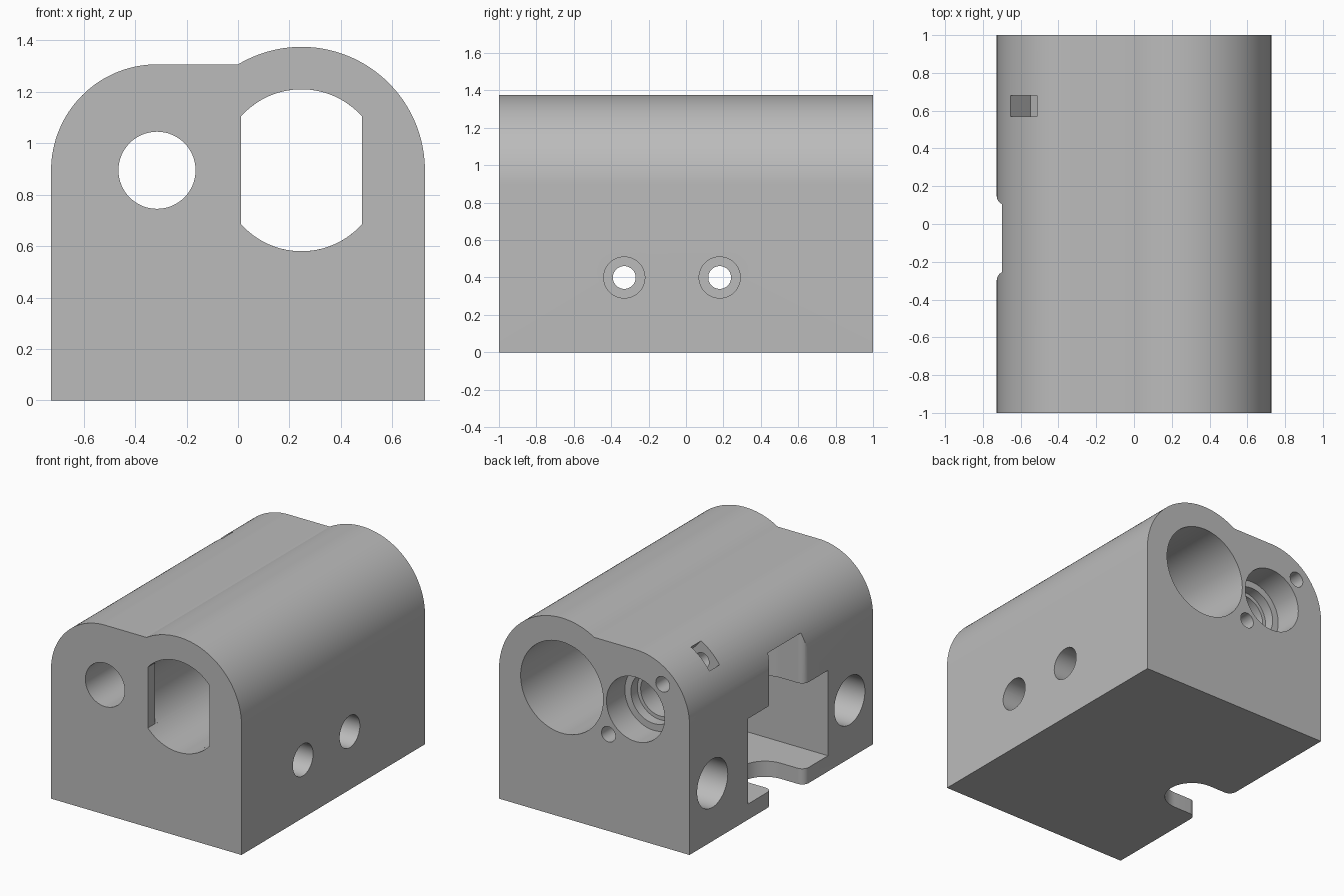
import bpy, bmesh
from math import cos, sin, pi, atan2, hypot

old = bpy.data.objects.get("Cube")
if old:
    bpy.data.objects.remove(old, do_unlink=True)

grey = bpy.data.materials.new("plain grey")
grey.use_nodes = True
grey.diffuse_color = (0.5, 0.5, 0.5, 1)
grey.node_tree.nodes["Principled BSDF"].inputs["Base Color"].default_value = (0.5, 0.5, 0.5, 1)

PLACE = {
    "x": lambda u, v, t: (t, u, v),
    "y": lambda u, v, t: (u, t, v),
    "z": lambda u, v, t: (u, v, t),
}


def prism(name, outline, axis, start, end):
    """Extrude a flat outline along an axis."""
    bm = bmesh.new()
    face = bm.faces.new([bm.verts.new(PLACE[axis](u, v, start)) for u, v in outline])
    top = bmesh.ops.extrude_face_region(bm, geom=[face])["geom"]
    shift = PLACE[axis](0, 0, end - start)
    bmesh.ops.translate(bm, vec=shift, verts=[g for g in top if isinstance(g, bmesh.types.BMVert)])
    bmesh.ops.recalc_face_normals(bm, faces=bm.faces)
    mesh = bpy.data.meshes.new(name)
    bm.to_mesh(mesh)
    bm.free()
    mesh.materials.append(grey)
    obj = bpy.data.objects.new(name, mesh)
    bpy.context.collection.objects.link(obj)
    return obj


def arc(cx, cy, r, a, b, n=32):
    return [(cx + r * cos(a + (b - a) * i / n), cy + r * sin(a + (b - a) * i / n))
            for i in range(n + 1)]


def circle(cx, cy, r, n=64):
    return arc(cx, cy, r, 0, 2 * pi, n)[:-1]


def box(u0, u1, v0, v1):
    return [(u0, v0), (u1, v0), (u1, v1), (u0, v1)]


# Body: two rounded shoulders over a square base
SIDE, AXIS_Z = 0.727, 0.895
SMALL_X, BIG_X, BIG_R = -0.315, 0.247, 0.48
SHOULDER_R = SIDE + SMALL_X
meet = pi - atan2(SHOULDER_R, (BIG_R ** 2 - SHOULDER_R ** 2) ** 0.5)
outline = [(-SIDE, 0), (SIDE, 0)]
outline += arc(BIG_X, AXIS_Z, BIG_R, 0, meet, 48)
outline += arc(SMALL_X, AXIS_Z, SHOULDER_R, pi / 2, pi)
body = prism("housing_body", outline, "y", -1, 1)

cutters = []


def cut(*args):
    cutters.append(prism(*args))


# Large bore, with flats through the front wall
BORE_R, FLAT = 0.315, 0.235
a = atan2((BORE_R ** 2 - FLAT ** 2) ** 0.5, FLAT)
cut("large_bore", circle(BIG_X, AXIS_Z, BORE_R, 96), "y", -0.92, 1.1)
cut("flatted_mouth", arc(BIG_X, AXIS_Z, BORE_R, a, pi - a)
    + arc(BIG_X, AXIS_Z, BORE_R, pi + a, 2 * pi - a), "y", -1.1, -0.9)

# Small stepped bore
for r, start in ((0.15, -1.1), (0.175, 0.73), (0.222, 0.8)):
    cut("small_bore", circle(SMALL_X, AXIS_Z, r), "y", start, 1.1)

# Screw holes either side of the small bore, and a slanted nut slot
DX, DZ = -0.207, 0.228
for s in (1, -1):
    cut("rear_screw_hole", circle(SMALL_X + s * DX, AXIS_Z + s * DZ, 0.053, 32), "y", 0.45, 1.1)
d = hypot(DX, DZ)
ux, uz = DX / d, DZ / d
slot = [(SMALL_X + ux * r + uz * w, AXIS_Z + uz * r - ux * w)
        for r, w in ((0.24, -0.095), (0.24, 0.095), (0.6, 0.095), (0.6, -0.095))]
cut("nut_slot", slot, "y", 0.57, 0.68)

# Side pocket and the upright slot with flared mouth
MID = -0.075
cut("side_pocket", box(MID - 0.435, MID + 0.435, 0.108, 0.697), "x", -0.9, -0.03)
SLOT_R, FLARE = 0.175, 0.05
edge = SLOT_R + FLARE
mouth = -SIDE + FLARE
slot = [(-0.9, MID - edge)]
slot += arc(mouth, MID - edge, FLARE, pi, pi / 2, 8)
slot += arc(-0.55, MID, SLOT_R, -pi / 2, pi / 2)
slot += arc(mouth, MID + edge, FLARE, -pi / 2, -pi, 8)
slot += [(-0.9, MID + edge)]
cut("upright_slot", slot, "z", -0.1, 1.045)

# Blind side holes, and counterbored screw holes into the pocket
HOLE_Z = 0.4
for y in (-0.745, 0.75):
    cut("blind_hole", circle(y, HOLE_Z, 0.167), "x", -0.9, -0.15)
for s in (-1, 1):
    y = MID + s * 0.255
    cut("side_screw_hole", circle(y, HOLE_Z, 0.061, 48), "x", -0.1, 0.9)
    cut("counterbore", circle(y, HOLE_Z, 0.11, 48), "x", 0.35, 0.9)

# Carve everything out of the body
bpy.context.view_layer.objects.active = body
for cutter in cutters:
    mod = body.modifiers.new(cutter.name, "BOOLEAN")
    mod.operation, mod.solver, mod.object = "DIFFERENCE", "EXACT", cutter
    bpy.ops.object.modifier_apply(modifier=mod.name)
    bpy.data.objects.remove(cutter, do_unlink=True)

bpy.ops.object.select_all(action="DESELECT")
body.select_set(True)
bpy.ops.object.shade_smooth_by_angle(angle=pi / 7)
